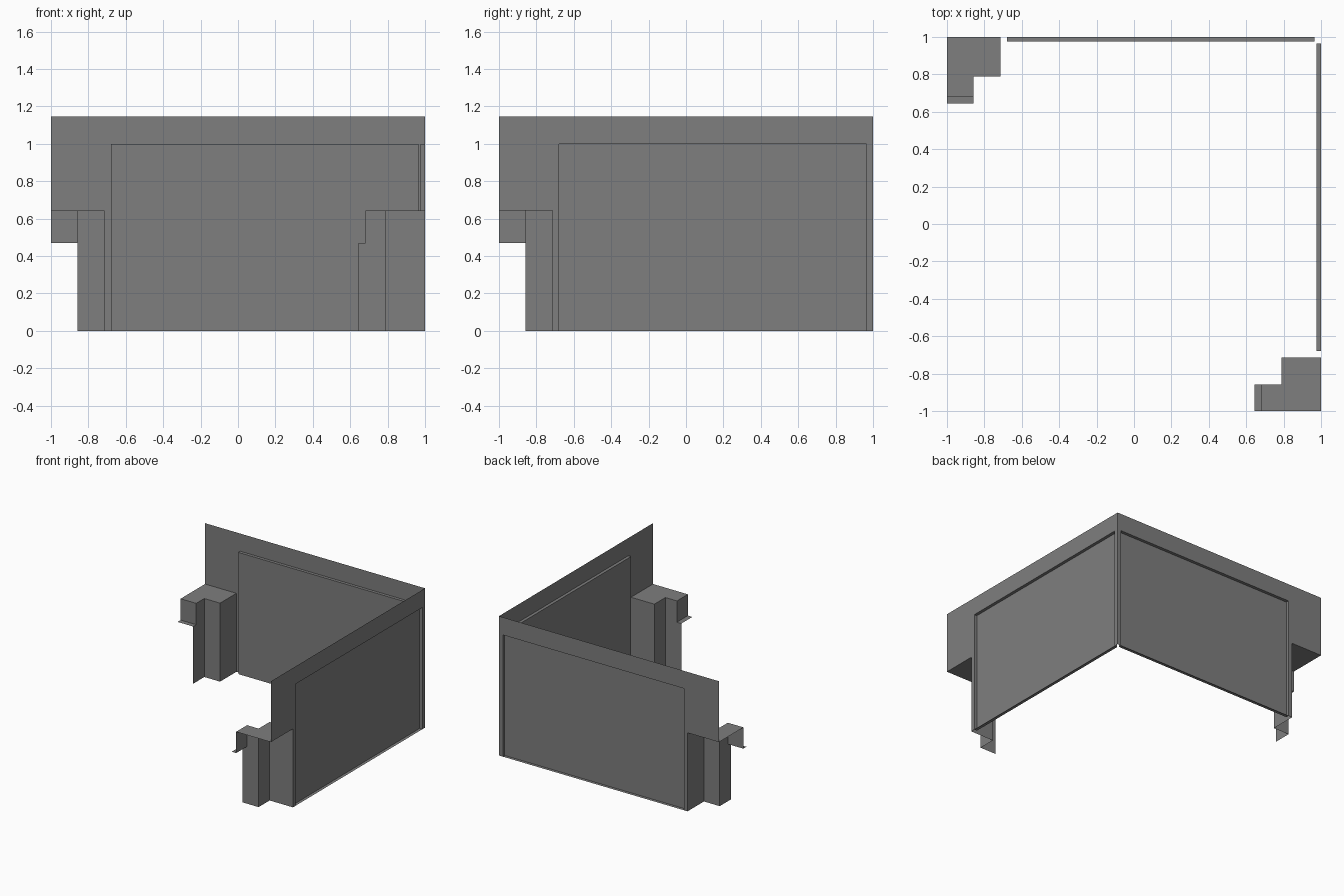
import bpy
import bmesh
from mathutils import Vector

if "Cube" in bpy.data.objects:
    bpy.data.objects.remove(bpy.data.objects["Cube"])

grey = bpy.data.materials.new("concrete_grey")
grey.diffuse_color = (0.21, 0.21, 0.21, 1)
grey.use_nodes = True
grey.node_tree.nodes["Principled BSDF"].inputs["Base Color"].default_value = grey.diffuse_color

# Shared levels: wall top, recess top, pier top, pier ledge
TOP, REC, PIER, LEDGE = 1.145, 1.0, 0.645, 0.47
# Recess extent along the wall, and its depth plane
X0, X1, DEEP = -0.68, 0.965, 0.975
END = -0.715  # lower wall ends where the pier begins


def sheet(name, polys, face_dir, swap):
    """Thin surface from polygons; swap mirrors it across the x = y diagonal.
    face_dir gives, per polygon, the way it should face."""
    bm = bmesh.new()
    for pts, toward in zip(polys, face_dir):
        pts = [Vector(p) for p in pts]
        toward = Vector(toward)
        if swap:
            pts = [Vector((p.y, p.x, p.z)) for p in pts]
            toward = Vector((toward.y, toward.x, toward.z))
        face = bm.faces.new([bm.verts.new(p) for p in pts])
        face.normal_update()
        if face.normal.dot(toward) < 0:
            face.normal_flip()
    bmesh.ops.remove_doubles(bm, verts=bm.verts, dist=0.0005)
    mesh = bpy.data.meshes.new(name)
    bm.to_mesh(mesh)
    bm.free()
    mesh.materials.append(grey)
    obj = bpy.data.objects.new(name, mesh)
    bpy.context.collection.objects.link(obj)


def upright(a, b, z0, z1):
    """Vertical rectangle over the plan line a-b."""
    return [(*a, z0), (*b, z0), (*b, z1), (*a, z1)]


def flat(x0, x1, y0, y1, z):
    return [(x0, y0, z), (x1, y0, z), (x1, y1, z), (x0, y1, z)]


FRONT, RIGHT, UP = (0, -1, 0), (1, 0, 0), (0, 0, 1)

for side, swap in (("back", False), ("right", True)):
    # Wall surround with the recess cut out and a notch over the pier
    outline = [(-1, TOP), (-1, PIER), (END, PIER), (END, 0), (X0, 0), (X0, REC),
               (X1, REC), (X1, 0), (1, 0), (1, TOP)]
    sheet(side + "_wall", [[(x, 1, z) for x, z in outline]], [FRONT], swap)

    # Recessed panel with its four narrow reveals
    sheet(side + "_panel", [
        upright((X0, DEEP), (X1, DEEP), 0, REC),
        upright((X0, DEEP), (X0, 1), 0, REC),
        upright((X1, DEEP), (X1, 1), 0, REC),
        flat(X0, X1, DEEP, 1, REC),
        flat(X0, X1, DEEP, 1, 0),
    ], [FRONT, (-1, 0, 0), RIGHT, UP, (0, 0, -1)], swap)

    # Stepped pier, open on its outer sides, with a small ledge at its end
    xi, yi, ys, ye = -0.858, 0.788, 0.683, 0.643
    sheet(side + "_pier", [
        upright((END, 1), (END, yi), 0, PIER),
        upright((END, yi), (xi, yi), 0, PIER),
        [(xi, yi, 0), (xi, ye, 0), (xi, ye, LEDGE), (xi, ys, LEDGE),
         (xi, ys, PIER), (xi, yi, PIER)],
        upright((xi, ys), (-1, ys), LEDGE, PIER),
        flat(-1, xi, ye, ys, LEDGE),
        [(x, y, PIER) for x, y in ((-1, ys), (xi, ys), (xi, yi), (END, yi),
                                   (END, 1), (-1, 1))],
    ], [RIGHT, FRONT, RIGHT, FRONT, UP, UP], swap)
